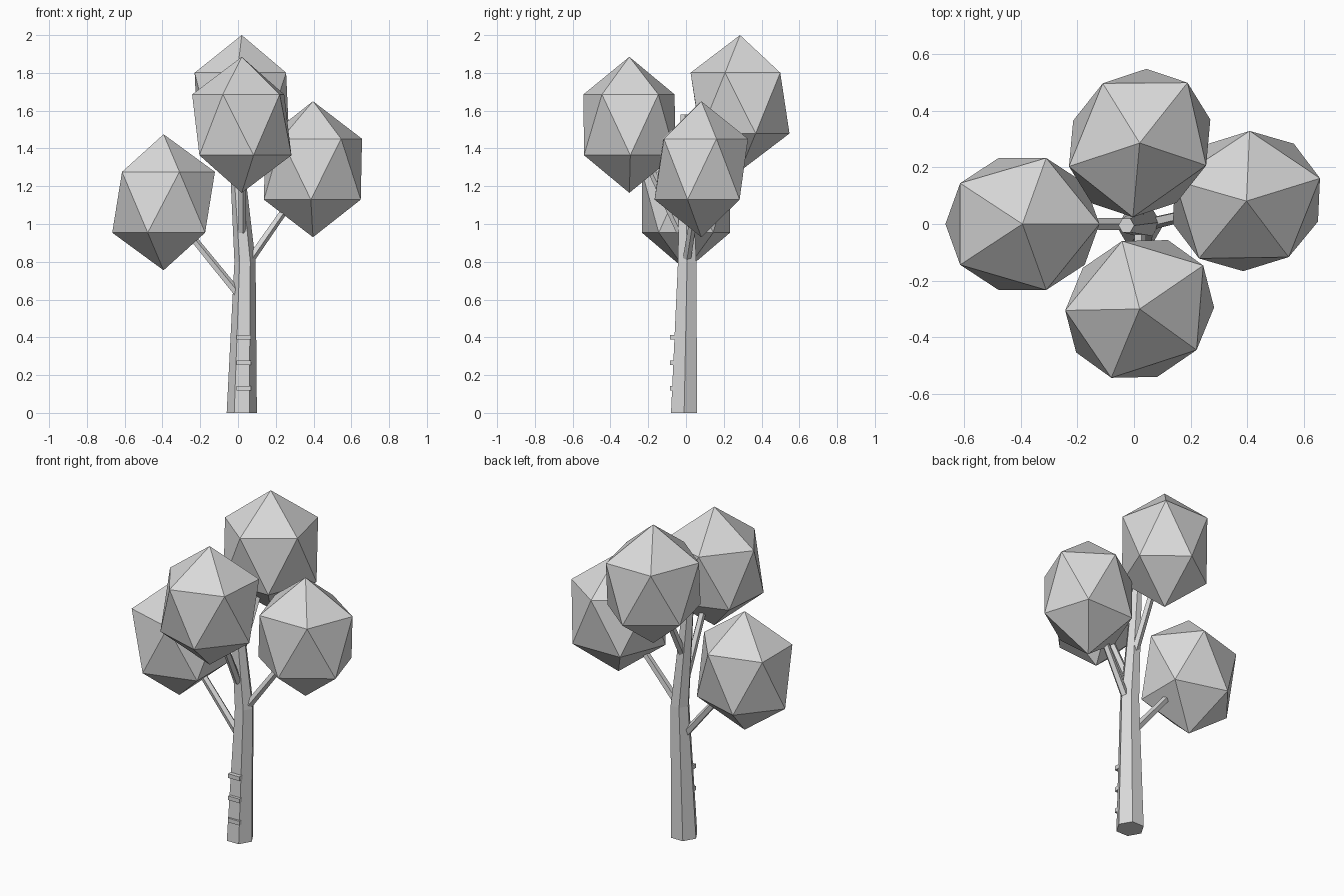
import bpy
import bmesh
import math
from mathutils import Vector

cube = bpy.data.objects.get("Cube")
if cube:
    bpy.data.objects.remove(cube, do_unlink=True)

# One plain grey for the whole tree
grey = bpy.data.materials.new("plain_grey")
grey.use_nodes = True
colour = (0.7, 0.7, 0.7, 1)
grey.diffuse_color = colour
grey.node_tree.nodes["Principled BSDF"].inputs["Base Color"].default_value = colour


def add_object(name, bm):
    bmesh.ops.recalc_face_normals(bm, faces=bm.faces)
    mesh = bpy.data.meshes.new(name)
    bm.to_mesh(mesh)
    bm.free()
    mesh.materials.append(grey)
    obj = bpy.data.objects.new(name, mesh)
    bpy.context.collection.objects.link(obj)
    return obj


def loft(name, sections, sides, axis=None):
    """Capped tube through (centre, radius) sections, rings square to axis."""
    axis = Vector(axis or (0, 0, 1)).normalized()
    turn = Vector((0, 0, 1)).rotation_difference(axis)
    bm = bmesh.new()
    rings = []
    for centre, radius in sections:
        ring = []
        for i in range(sides):
            a = math.tau * i / sides
            spoke = Vector((math.cos(a), math.sin(a), 0)) * radius
            ring.append(bm.verts.new(Vector(centre) + turn @ spoke))
        rings.append(ring)
    for low, high in zip(rings, rings[1:]):
        for i in range(sides):
            j = (i + 1) % sides
            bm.faces.new((low[i], low[j], high[j], high[i]))
    bm.faces.new(rings[0][::-1])
    bm.faces.new(rings[-1])
    return add_object(name, bm)


# Hexagonal trunk with one bend
loft("trunk", [((0.02, -0.01, 0), 0.08),
               ((0.037, 0.006, 0.8), 0.056),
               ((-0.027, -0.005, 1.58), 0.028)], 6)

# Branches, each with a crown at its tip
limbs = [
    ("right", (0, 0, 0.63), (-0.394, 0, 1.115)),
    ("left", (0.07, 0.005, 0.82), (0.397, 0.081, 1.29)),
    ("front", (0.02, -0.03, 0.96), (0.02, -0.30, 1.525)),
    ("back", (0.01, 0.02, 1.12), (0.02, 0.286, 1.64)),
]
for i, (side, start, tip) in enumerate(limbs):
    loft(side + "_branch", [(start, 0.023), (tip, 0.018)], 5,
         Vector(tip) - Vector(start))
    bm = bmesh.new()
    bmesh.ops.create_icosphere(bm, subdivisions=1, radius=1)
    crown = add_object(side + "_crown", bm)
    crown.scale = (0.304, 0.274, 0.36)
    crown.rotation_euler.z = 0.3 * i
    crown.location = tip

# Climbing rungs on the front of the trunk
for i in range(3):
    bm = bmesh.new()
    bmesh.ops.create_cube(bm, size=1)
    rung = add_object("rung_%d" % (i + 1), bm)
    rung.scale = (0.075, 0.03, 0.025)
    rung.location = (0.03, -0.069, 0.13 + 0.135 * i)
